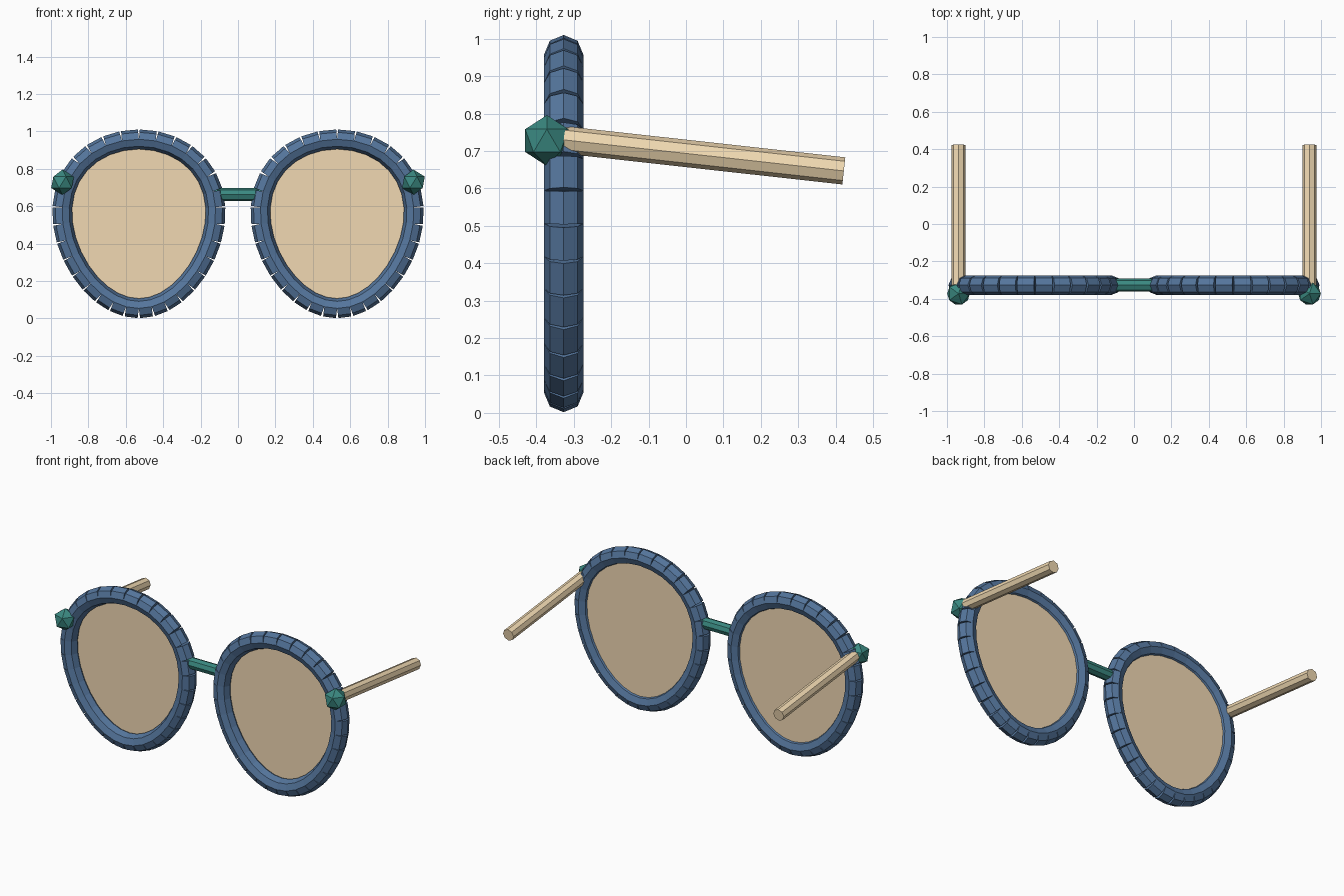
import bpy, math
from mathutils import Vector, Matrix

if "Cube" in bpy.data.objects:
    bpy.data.objects.remove(bpy.data.objects["Cube"])

def material(name, rgba):
    m = bpy.data.materials.new(name)
    m.diffuse_color = rgba
    m.use_nodes = True
    m.node_tree.nodes["Principled BSDF"].inputs["Base Color"].default_value = m.diffuse_color
    return m

BLUE = material("rim_blue", (0.09, 0.18, 0.335, 1))
TEAL = material("hinge_teal", (0.043, 0.25, 0.22, 1))
TAN = material("temple_tan", (0.87, 0.69, 0.44, 1))
LENS = material("lens_tan", (0.88, 0.69, 0.45, 0.6))

FRONT_Y, RIM_R, SEGS = -0.327, 0.0525, 32
LENS_Y = (-0.316, -0.301)

def rod(name, a, b, r, mat, side):
    """Eight-sided cylinder from a to b; side is the direction of its first corner."""
    a, b = Vector(a), Vector(b)
    z = (b - a).normalized()
    y = z.cross(Vector(side)).normalized()
    x = y.cross(z)
    bpy.ops.mesh.primitive_cylinder_add(vertices=8, radius=r, depth=(b - a).length)
    o = bpy.context.object
    o.matrix_world = Matrix.Translation((a + b) / 2) @ Matrix((x, y, z)).transposed().to_4x4()
    o.name = name
    o.data.materials.append(mat)
    return o

def egg(cx, i, k=1.0, y=FRONT_Y):
    """Point on the egg-shaped centre line of a rim."""
    t = 2 * math.pi * i / SEGS
    x = 0.4065 * math.cos(t) * (1 + 0.14 * math.sin(t))
    return Vector((cx + k * x, y, 0.506 + k * 0.452 * math.sin(t)))

for s, label in ((-1, "left"), (1, "right")):
    cx = s * 0.53
    # rim: straight segments leaving small wedge gaps outside
    parts = [rod("rim_segment", egg(cx, i), egg(cx, i + 1), RIM_R, BLUE, (0, 1, 0))
             for i in range(SEGS)]
    bpy.ops.object.select_all(action='DESELECT')
    for p in parts:
        p.select_set(True)
    bpy.context.view_layer.objects.active = parts[0]
    bpy.ops.object.join()
    bpy.context.object.name = label + "_rim"

    # lens: flat plate with its edge hidden in the rim
    n = 2 * SEGS
    verts = [egg(cx, i / 2, 0.96, y) for y in LENS_Y for i in range(n)]
    faces = [list(range(n)), list(range(2 * n - 1, n - 1, -1))]
    faces += [(i, i + n, (i + 1) % n + n, (i + 1) % n) for i in range(n)]
    me = bpy.data.meshes.new(label + "_lens")
    me.from_pydata(verts, [], faces)
    me.materials.append(LENS)
    bpy.context.collection.objects.link(bpy.data.objects.new(label + "_lens", me))

    # hinge
    bpy.ops.mesh.primitive_ico_sphere_add(subdivisions=1, radius=0.068,
                                          location=(s * 0.938, -0.372, 0.728))
    hinge = bpy.context.object
    hinge.name = label + "_hinge"
    hinge.data.materials.append(TEAL)

    # temple arm
    rod(label + "_temple", (s * 0.938, -0.327, 0.73), (s * 0.938, 0.422, 0.647),
        0.0365, TAN, (1, 0, 0))

# bridge
rod("bridge", (-0.125, FRONT_Y, 0.662), (0.125, FRONT_Y, 0.662), 0.035, TEAL, (0, 1, 0))
